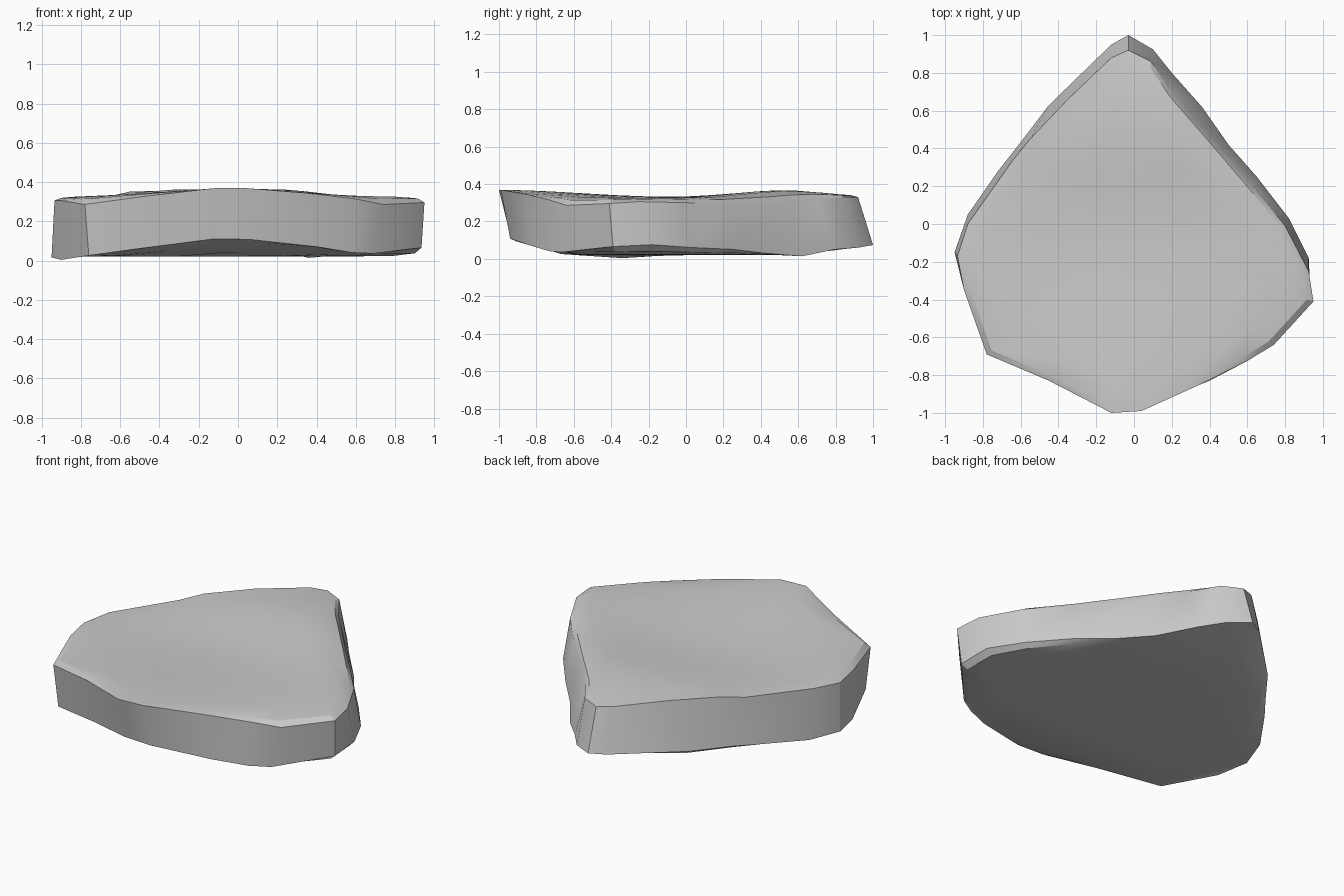
import bpy, bmesh, math

if "Cube" in bpy.data.objects:
    bpy.data.objects.remove(bpy.data.objects["Cube"])

# Rim stations, counter-clockwise: top x, y, z then bottom x, y, z
RIM = [
    (-.12, -1.0, .373, -.12, -.935, .115), (.04, -.99, .373, .06, -.94, .112),
    (.35, -.85, .348, .40, -.83, .075), (.60, -.725, .318, .58, -.73, .045),
    (.74, -.64, .29, .69, -.66, .04),
    (.95, -.41, .30, .935, -.39, .07), (.925, -.25, .31, .925, -.18, .08),
    (.80, -.01, .305, .82, .03, .065), (.63, .20, .295, .65, .25, .055),
    (.40, .47, .29, .50, .42, .035), (.30, .585, .305, .36, .62, .018),
    (.20, .70, .325, .20, .80, .055),
    (.09, .86, .335, .10, .925, .065), (-.03, .92, .335, -.03, 1.0, .078),
    (-.12, .88, .345, -.12, .95, .075), (-.35, .66, .36, -.45, .63, .06),
    (-.55, .45, .356, -.61, .42, .055), (-.64, .34, .335, -.72, .28, .045),
    (-.88, 0, .325, -.88, .05, .025),
    (-.935, -.17, .31, -.95, -.15, .02), (-.90, -.35, .31, -.90, -.34, .008),
    (-.78, -.69, .29, -.76, -.67, .03), (-.45, -.83, .335, -.43, -.80, .075),
]


def top_z(x, y):
    # broad hump at the back, rise along the front, shallow dip between
    back = math.exp(-((x + .02) / .6) ** 4 - ((y - .52) / .36) ** 2)
    front = math.exp(-((x + .05) / .55) ** 2 - ((y + 1) / .6) ** 2)
    return .33 + .04 * back + .043 * front


def bottom_z(x, y):
    return .026 + .12 * max(0, y - .6) + .2 * max(0, -y - .58)


def cap(bm, rim, zfunc, flip):
    # concentric rings blending from the rim into the undulating face
    cx, cy = -.02, -.1
    prev, n = rim, len(rim)

    def face(vs):
        bm.faces.new(vs[::-1] if flip else vs)

    for s, w in ((.965, .65), (.85, .95), (.68, 1), (.5, 1), (.3, 1), (.15, 1)):
        ring = []
        for v in rim:
            x, y = cx + (v.co.x - cx) * s, cy + (v.co.y - cy) * s
            ring.append(bm.verts.new((x, y, v.co.z * (1 - w) + zfunc(x, y) * w)))
        for i in range(n):
            j = (i + 1) % n
            face([prev[i], prev[j], ring[j], ring[i]])
        prev = ring
    mid = bm.verts.new((cx, cy, zfunc(cx, cy)))
    for i in range(n):
        face([prev[i], prev[(i + 1) % n], mid])


# Stone slab: two caps joined by the broken side faces
bm = bmesh.new()
top = [bm.verts.new(p[:3]) for p in RIM]
bot = [bm.verts.new(p[3:]) for p in RIM]
for i in range(len(RIM)):
    j = (i + 1) % len(RIM)
    bm.faces.new((bot[i], bot[j], top[j], top[i]))
cap(bm, top, top_z, False)
cap(bm, bot, bottom_z, True)
low = min(v.co.z for v in bm.verts)
for v in bm.verts:
    v.co.z -= low - .004
bmesh.ops.recalc_face_normals(bm, faces=bm.faces)

mesh = bpy.data.meshes.new("stone_slab")
bm.to_mesh(mesh)
bm.free()
slab = bpy.data.objects.new("stone_slab", mesh)
bpy.context.collection.objects.link(slab)
bpy.context.view_layer.objects.active = slab
slab.select_set(True)
bpy.ops.object.shade_smooth_by_angle(angle=math.radians(25))
